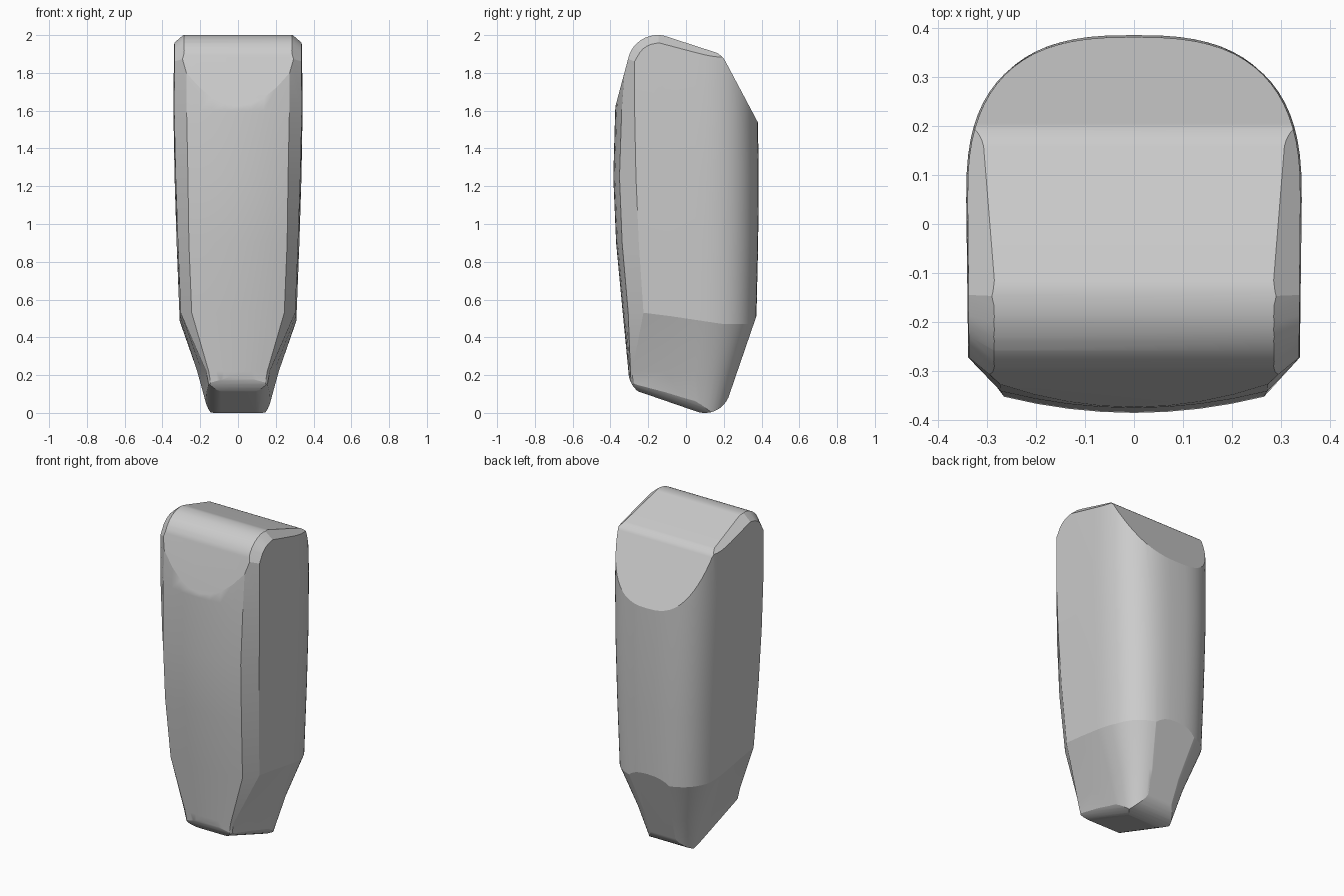
import bpy
import bmesh
from math import sin, cos, pi, radians
from mathutils import Vector

cube = bpy.data.objects.get("Cube")
if cube:
    bpy.data.objects.remove(cube, do_unlink=True)

grey = bpy.data.materials.new("plain_grey")
grey.use_nodes = True
grey.diffuse_color = (0.6, 0.6, 0.6, 1)
grey.node_tree.nodes["Principled BSDF"].inputs["Base Color"].default_value = (0.6, 0.6, 0.6, 1)

# Cross-sections: height, tilt, front y, back y, front face half width,
# corner x, corner y, widest half width
SECTIONS = [
    (-0.02, 0, -0.285, 0.20, 0.115, 0.125, -0.265, 0.15),
    (0.22, 0, -0.305, 0.281, 0.155, 0.168, -0.285, 0.216),
    (0.50, 0.03, -0.335, 0.372, 0.245, 0.303, -0.225, 0.309),
    (0.90, 0, -0.37, 0.382, 0.26, 0.318, -0.25, 0.325),
    (1.25, 0, -0.385, 0.385, 0.265, 0.33, -0.265, 0.336),
    (1.60, 0, -0.375, 0.38, 0.272, 0.338, -0.272, 0.342),
    (2.03, 0, -0.345, 0.365, 0.275, 0.336, -0.272, 0.338),
]
STEPS = 18
POWER = 2 / 2.7


def half_section(yf, yb, fx, cx, cy, w):
    """Right half outline, from front centre to back centre."""
    bulge = min(0.035, 0.2 * (fx - 0.1))
    pts = [(fx * t, yf + bulge * t * t) for t in (0, 0.25, 0.5, 0.75, 1)]
    pts += [(cx, cy), ((cx + w) / 2, (cy + 0.05) / 2)]
    for i in range(STEPS + 1):
        a = pi / 2 * i / STEPS
        c = max(cos(a), 0) ** POWER
        pts.append((w * c, 0.05 + (yb - 0.05) * sin(a) ** POWER))
    return pts


# Lofted body
bm = bmesh.new()
rings = []
for z, tilt, *outline in SECTIONS:
    half = half_section(*outline)
    loop = half + [(-x, y) for x, y in half[-2:0:-1]]
    rings.append([bm.verts.new((x, y, z - tilt * max(-1, min(1, y / 0.2))))
                  for x, y in loop])
count = len(rings[0])
for low, high in zip(rings, rings[1:]):
    for i in range(count):
        j = (i + 1) % count
        bm.faces.new((low[i], low[j], high[j], high[i]))
bm.faces.new(rings[0][::-1])
bm.faces.new(rings[-1])


def trim(point, normal):
    """Cut away everything in front of a plane and cap the opening."""
    geom = bm.verts[:] + bm.edges[:] + bm.faces[:]
    cut = bmesh.ops.bisect_plane(bm, geom=geom, dist=1e-5, plane_co=point,
                                 plane_no=normal, clear_outer=True)
    edges = [e for e in cut["geom_cut"]
             if isinstance(e, bmesh.types.BMEdge) and e.is_boundary]
    if edges:
        bmesh.ops.holes_fill(bm, edges=edges, sides=0)


def trim_pair(point, normal):
    for side in (1, -1):
        trim(Vector((side * point.x, point.y, point.z)),
             Vector((side * normal.x, normal.y, normal.z)))


def roll(y, z, radius, start, end, steps):
    """Round an edge running across the body."""
    for i in range(steps + 1):
        a = radians(start + (end - start) * i / steps)
        n = Vector((0, cos(a), sin(a)))
        trim(Vector((0, y, z)) + n * radius, n)


roll(-0.15, 1.84, 0.16, 72, 165, 10)      # top front
roll(0.12, 1.815, 0.10, 28, 72, 5)        # top back and its slope
roll(0.10, 0.135, 0.135, -19, -109, 10)   # bottom back
roll(-0.17, 0.22, 0.135, 251, 186, 7)     # bottom front

# Rounded sides of the underside
under = Vector((0, cos(radians(251)), sin(radians(251))))
axis = Vector((0.08, 0.092, 0.111))
for deg in range(10, 71, 10):
    n = under * cos(radians(deg)) + Vector((sin(radians(deg)), 0, 0))
    trim_pair(axis + n * 0.11, n)

# Bevels along the top sides, tapering toward the back
a, b, c = Vector((0.338, -0.13, 1.955)), Vector((0.285, -0.13, 2)), Vector((0.303, 0.2, 1.9))
n = (b - a).cross(c - a)
if n.z < 0:
    n.negate()
trim_pair(a, n)
for deg in range(102, 155, 12):
    d = Vector((0, cos(radians(deg)), sin(radians(deg))))
    trim_pair(Vector((0.338, -0.15, 1.84)) + d * 0.115, d + Vector((0.85, 0, 0)))

bmesh.ops.remove_doubles(bm, verts=bm.verts[:], dist=0.0005)
bmesh.ops.recalc_face_normals(bm, faces=bm.faces[:])
mesh = bpy.data.meshes.new("tapered_body")
bm.to_mesh(mesh)
bm.free()
mesh.materials.append(grey)
body = bpy.data.objects.new("tapered_body", mesh)
bpy.context.collection.objects.link(body)

# Soft shading with crisp creases
bpy.ops.object.select_all(action="DESELECT")
body.select_set(True)
bpy.context.view_layer.objects.active = body
bpy.ops.object.shade_smooth_by_angle(angle=radians(14))
weighted = body.modifiers.new("weighted_normals", "WEIGHTED_NORMAL")
weighted.keep_sharp = True
